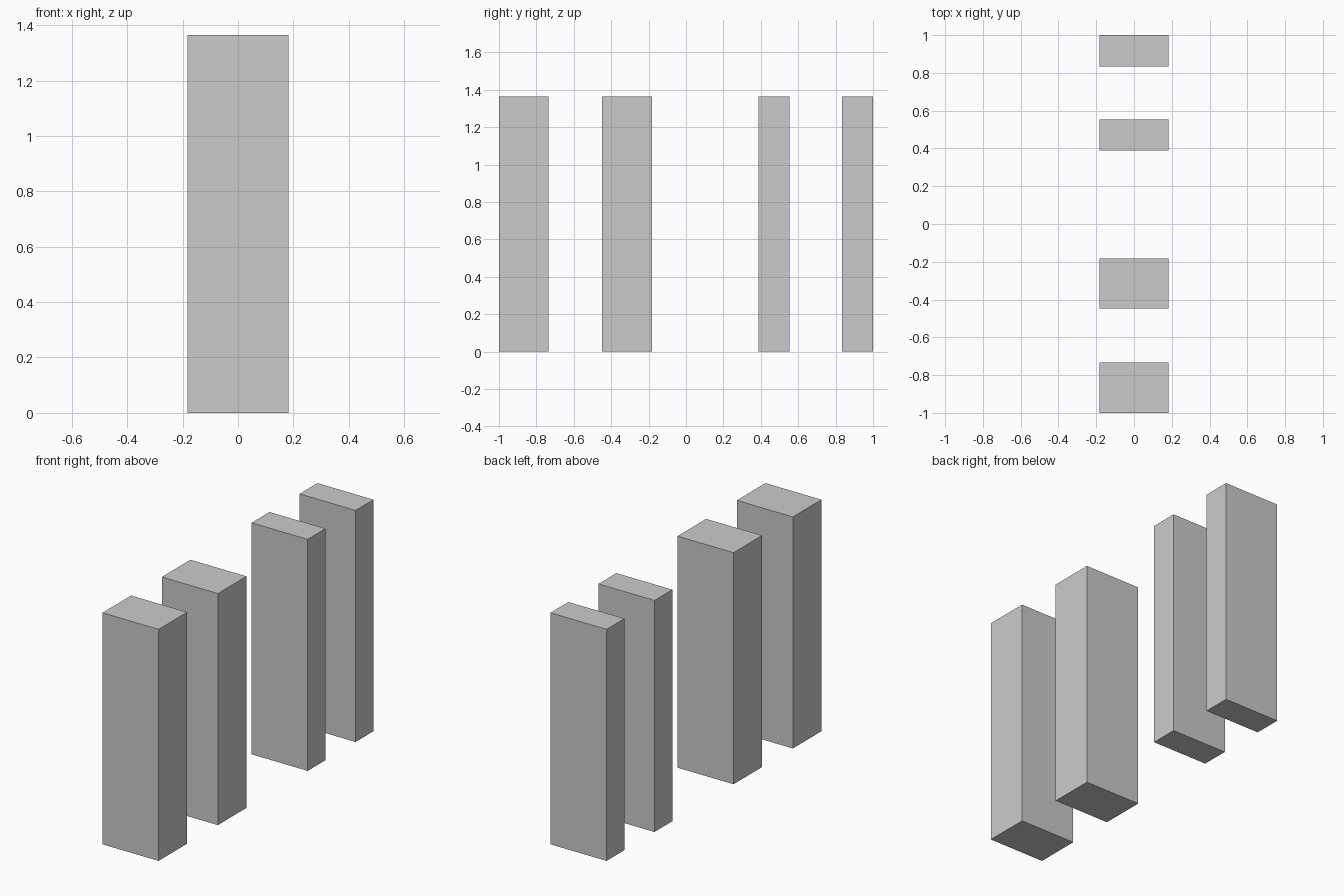
import bpy

if "Cube" in bpy.data.objects:
    bpy.data.objects.remove(bpy.data.objects["Cube"])

HALF_WIDTH = 0.1825
HEIGHT = 1.364


def pillar(name, y0, y1):
    """Upright rectangular block standing on the ground between y0 and y1."""
    bpy.ops.mesh.primitive_cube_add(size=1, location=(0, 0, 0))
    ob = bpy.context.object
    ob.name = ob.data.name = name
    for v in ob.data.vertices:
        v.co.x *= 2 * HALF_WIDTH
        v.co.y *= y1 - y0
        v.co.z *= HEIGHT
    ob.location = (0, (y0 + y1) / 2, HEIGHT / 2)
    return ob


# Front pair is thick, back pair is thin
for name, y0, y1 in (
    ("front_outer_pillar", -1.0, -0.734),
    ("front_inner_pillar", -0.448, -0.182),
    ("back_inner_pillar", 0.388, 0.554),
    ("back_outer_pillar", 0.834, 1.0),
):
    pillar(name, y0, y1)
